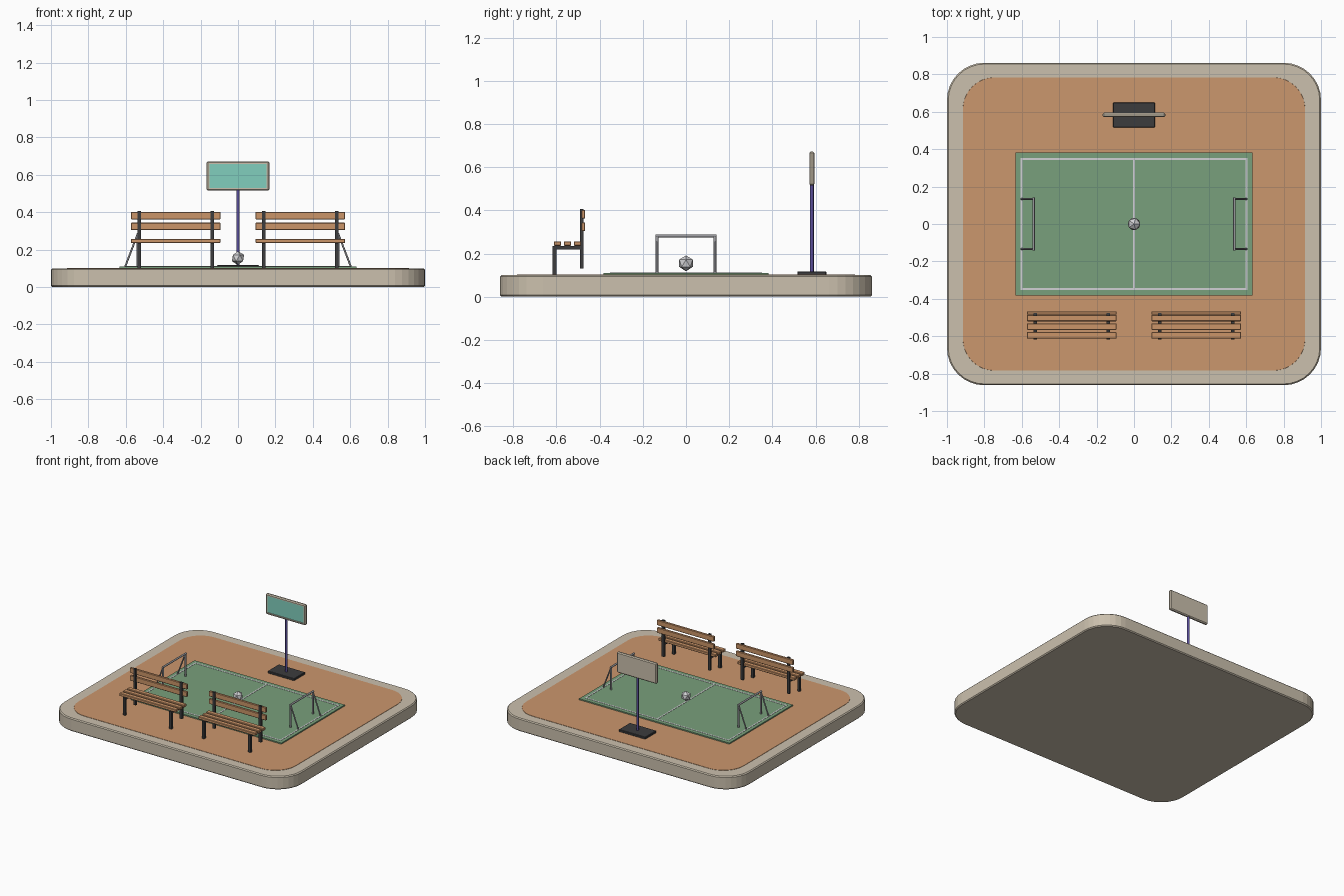
import bpy, bmesh, math
from mathutils import Vector

if "Cube" in bpy.data.objects:
    bpy.data.objects.remove(bpy.data.objects["Cube"])


def mat(name, r, g, b):
    m = bpy.data.materials.new(name)
    m.diffuse_color = (r, g, b, 1)
    m.use_nodes = True
    m.node_tree.nodes["Principled BSDF"].inputs["Base Color"].default_value = m.diffuse_color
    return m


STONE = mat("beige stone", 0.60, 0.53, 0.42)
CLAY = mat("clay ground", 0.60, 0.31, 0.155)
WOOD = mat("bench wood", 0.60, 0.30, 0.14)
GREEN = mat("pitch green", 0.19, 0.35, 0.20)
WHITE = mat("line white", 0.64, 0.64, 0.66)
STEEL = mat("goal steel", 0.32, 0.32, 0.34)
BLACK = mat("dark metal", 0.045, 0.045, 0.048)
PURPLE = mat("purple pole", 0.10, 0.075, 0.32)
TEAL = mat("teal panel", 0.22, 0.62, 0.51)


def finish(bm, name, m, bevel=0):
    if bevel:
        bmesh.ops.bevel(bm, geom=bm.edges[:], offset=bevel, segments=1, affect='EDGES')
    bmesh.ops.recalc_face_normals(bm, faces=bm.faces[:])
    me = bpy.data.meshes.new(name)
    bm.to_mesh(me)
    bm.free()
    me.materials.append(m)
    ob = bpy.data.objects.new(name, me)
    bpy.context.collection.objects.link(ob)
    return ob


def box(name, x, y, z, m, bevel=0):
    """Box from (min, max) ranges."""
    bm = bmesh.new()
    bmesh.ops.create_cube(bm, size=1)
    for v in bm.verts:
        v.co = [r[0] if c < 0 else r[1] for c, r in zip(v.co, (x, y, z))]
    return finish(bm, name, m, bevel)


def rounded_slab(name, hx, hy, rad, z0, z1, chamfer, m, seg=8):
    """Slab with rounded corners and a chamfered rim."""
    bm = bmesh.new()
    rings = []
    for z, d in ((z0, chamfer), (z0 + chamfer, 0), (z1 - chamfer, 0), (z1, chamfer)):
        ring = []
        for q, (sx, sy) in enumerate(((1, 1), (-1, 1), (-1, -1), (1, -1))):
            for i in range(seg + 1):
                a = math.pi / 2 * (q + i / seg)
                ring.append(bm.verts.new((sx * (hx - rad) + (rad - d) * math.cos(a),
                                          sy * (hy - rad) + (rad - d) * math.sin(a), z)))
        rings.append(ring)
    for a, b in zip(rings, rings[1:]):
        for i in range(len(a)):
            j = (i + 1) % len(a)
            bm.faces.new((a[i], a[j], b[j], b[i]))
    bm.faces.new(rings[0])
    bm.faces.new(rings[-1])
    return finish(bm, name, m)


def rod(name, p, q, r, m, sides=12):
    p, q = Vector(p), Vector(q)
    d = q - p
    bm = bmesh.new()
    bmesh.ops.create_cone(bm, cap_ends=True, segments=sides, radius1=r, radius2=r, depth=d.length)
    mx = d.to_track_quat('Z', 'Y').to_matrix().to_4x4()
    mx.translation = (p + q) / 2
    bm.transform(mx)
    ob = finish(bm, name, m)
    for f in ob.data.polygons:
        f.use_smooth = len(f.vertices) == 4
    return ob


# Ground
rounded_slab("base_slab", 1.0, 0.862, 0.2, 0, 0.1, 0.007, STONE)
rounded_slab("clay_ground", 0.915, 0.784, 0.17, 0.097, 0.102, 0.0005, CLAY)
box("pitch", (-0.633, 0.633), (-0.382, 0.382), (0.098, 0.111), GREEN)

# Pitch markings
LZ = (0.108, 0.1125)
for s, side in ((-1, "left"), (1, "right")):
    box(f"{side}_goal_line", (s * 0.602 - 0.005, s * 0.602 + 0.005), (-0.352, 0.352), LZ, WHITE)
for s, side in ((-1, "front"), (1, "back")):
    box(f"{side}_touch_line", (-0.597, 0.597), (s * 0.347 - 0.005, s * 0.347 + 0.005), LZ, WHITE)
box("halfway_line", (-0.005, 0.005), (-0.342, 0.342), LZ, WHITE)

# Ball
bm = bmesh.new()
bmesh.ops.create_icosphere(bm, subdivisions=1, radius=0.037)
finish(bm, "ball", WHITE).location = (0, 0, 0.155)

# Goals
for s, side in ((-1, "left"), (1, "right")):
    gx = s * 0.537
    rod(f"{side}_crossbar", (gx, -0.141, 0.282), (gx, 0.141, 0.282), 0.007, STEEL)
    for y in (-0.134, 0.134):
        rod(f"{side}_goal_post", (gx, y, 0.108), (gx, y, 0.282), 0.007, STEEL)
        rod(f"{side}_goal_brace", (s * 0.603, y, 0.11), (gx, y, 0.282), 0.005, STEEL)

# Benches
for s, side in ((-1, "left"), (1, "right")):
    cx = s * 0.333
    span = (cx - 0.24, cx + 0.24)
    for y in (-0.595, -0.549, -0.503):
        box(f"{side}_seat_slat", span, (y - 0.017, y + 0.017), (0.236, 0.257), WOOD, 0.003)
    for z in (0.324, 0.382):
        box(f"{side}_back_slat", span, (-0.484, -0.467), (z - 0.02, z + 0.02), WOOD, 0.003)
    for lx in (cx - 0.195, cx + 0.195):
        w = (lx - 0.01, lx + 0.01)
        box(f"{side}_front_leg", w, (-0.618, -0.599), (0.1, 0.236), BLACK)
        box(f"{side}_seat_support", w, (-0.612, -0.478), (0.219, 0.236), BLACK)
        box(f"{side}_back_post", w, (-0.491, -0.475), (0.131, 0.407), BLACK)

# Sign board
box("sign_foot", (-0.112, 0.112), (0.516, 0.65), (0.1, 0.118), BLACK, 0.003)
rod("sign_pole", (0, 0.583, 0.11), (0, 0.583, 0.525), 0.009, PURPLE)
board = box("sign_board", (-0.168, 0.168), (0.571, 0.595), (0.515, 0.672), STONE, 0.007)
# Inset teal face on the front of the board
board.data.materials.append(TEAL)
bm = bmesh.new()
bm.from_mesh(board.data)
front = max((f for f in bm.faces if f.normal.y < -0.9), key=lambda f: f.calc_area())
bmesh.ops.inset_region(bm, faces=[front], thickness=0.011, depth=0)
bmesh.ops.inset_region(bm, faces=[front], thickness=0.001, depth=-0.004)
front.material_index = 1
bm.to_mesh(board.data)
bm.free()
